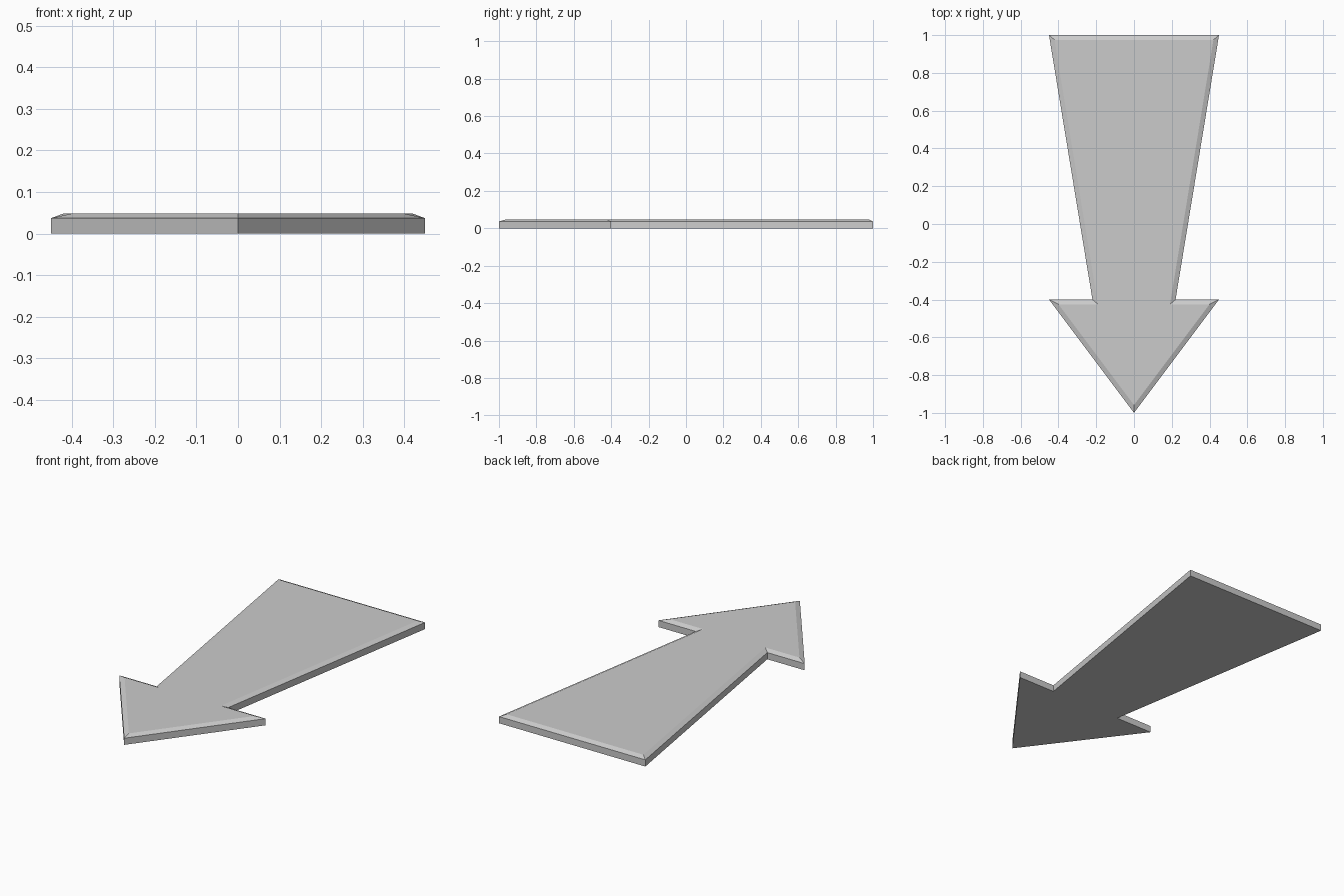
import bpy, bmesh

if "Cube" in bpy.data.objects:
    bpy.data.objects.remove(bpy.data.objects["Cube"])

WALL, TOP, INSET = 0.037, 0.048, 0.025

# Half outline of the arrow, tail to head, mirrored to close the loop
right = [(0.45, -0.4), (0.22, -0.4), (0.45, 1.0)]
outline = [(0, -1.0)] + right + [(-x, y) for x, y in reversed(right)]

bm = bmesh.new()
base = bm.faces.new([bm.verts.new((x, y, 0)) for x, y in outline])

# Straight side walls
ext = bmesh.ops.extrude_face_region(bm, geom=[base], use_keep_orig=True)["geom"]
top = next(f for f in ext if isinstance(f, bmesh.types.BMFace))
for v in top.verts:
    v.co.z = WALL

# Sloped rim around the top face
bmesh.ops.recalc_face_normals(bm, faces=bm.faces[:])
bmesh.ops.inset_region(bm, faces=[top], thickness=INSET,
                       use_boundary=True, use_even_offset=True)
for v in top.verts:
    v.co.z = TOP
bmesh.ops.recalc_face_normals(bm, faces=bm.faces[:])

mesh = bpy.data.meshes.new("arrow_plate")
bm.to_mesh(mesh)
bm.free()
bpy.context.collection.objects.link(bpy.data.objects.new("arrow_plate", mesh))
